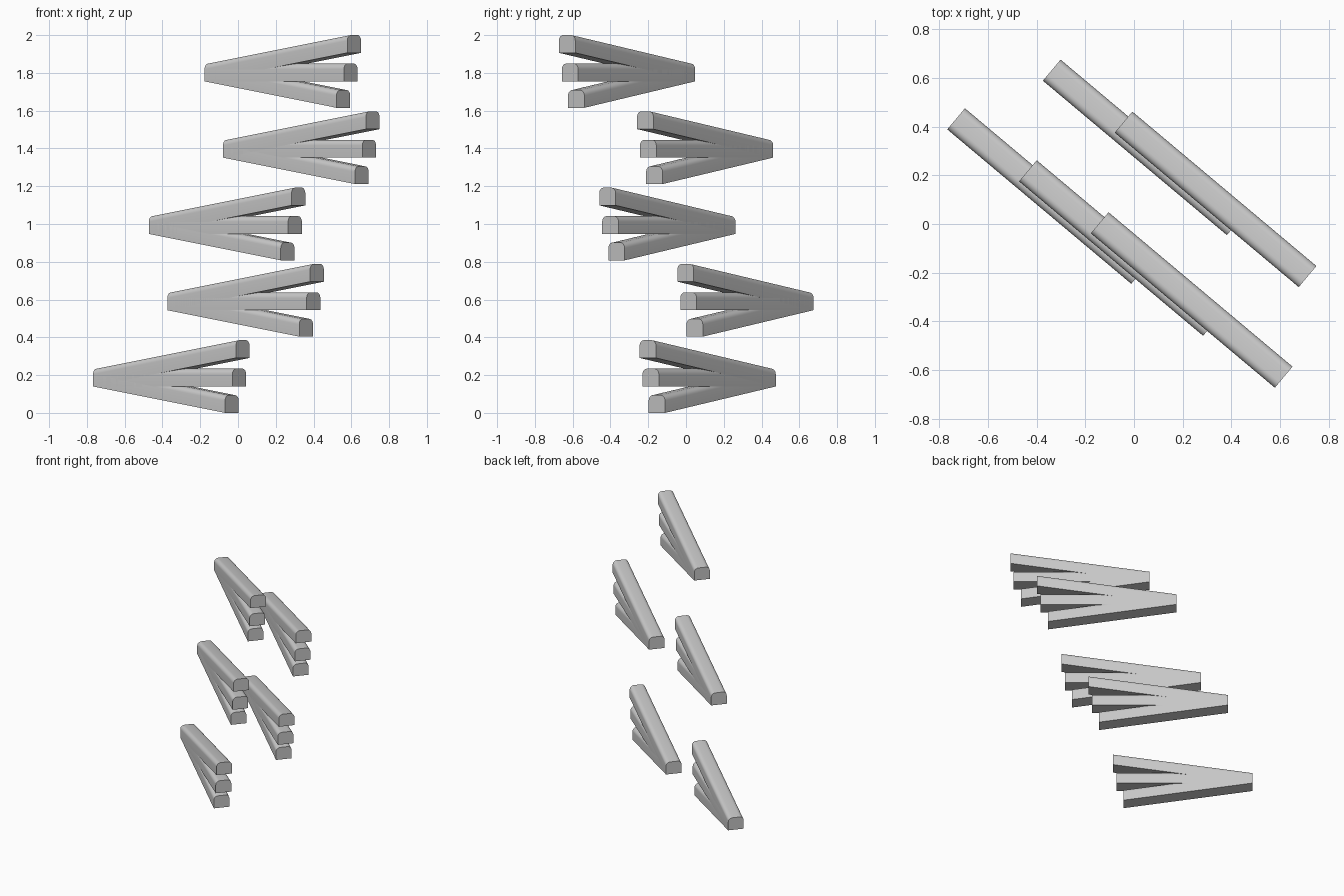
import bpy
import bmesh
import math
from mathutils import Vector

cube = bpy.data.objects.get("Cube")
if cube:
    bpy.data.objects.remove(cube, do_unlink=True)

# One plain grey
grey = bpy.data.materials.new("plain_grey")
grey.use_nodes = True
COLOR = (0.58, 0.58, 0.58, 1.0)
grey.diffuse_color = COLOR
grey.node_tree.nodes["Principled BSDF"].inputs["Base Color"].default_value = COLOR

WIDTH, HEIGHT, RADIUS, STEPS = 0.113, 0.094, 0.03, 6
YAW = math.radians(-40)
ALONG = Vector((math.cos(YAW), math.sin(YAW), 0))
ACROSS = Vector((-math.sin(YAW), math.cos(YAW), 0))
UP = Vector((0, 0, 1))


def section():
    """Cross-section with a flat base and rounded top edges."""
    half = WIDTH / 2
    points = [(-half, 0), (half, 0)]
    for side, start in ((1, 0), (-1, math.pi / 2)):
        for i in range(STEPS + 1):
            a = start + math.pi / 2 * i / STEPS
            points.append((side * (half - RADIUS) + RADIUS * math.cos(a),
                           HEIGHT - RADIUS + RADIUS * math.sin(a)))
    return points


def bar(name, start, length, rise):
    """Sloping bar with upright ends."""
    bm = bmesh.new()
    end = start + ALONG * length + UP * rise
    near, far = [[bm.verts.new(base + ACROSS * u + UP * v) for u, v in section()]
                 for base in (start, end)]
    bm.faces.new(near)
    bm.faces.new(far)
    for i in range(len(near)):
        j = (i + 1) % len(near)
        bm.faces.new((near[i], near[j], far[j], far[i]))
    bmesh.ops.recalc_face_normals(bm, faces=bm.faces)
    mesh = bpy.data.meshes.new(name)
    bm.to_mesh(mesh)
    bm.free()
    mesh.materials.append(grey)
    obj = bpy.data.objects.new(name, mesh)
    bpy.context.collection.objects.link(obj)
    bpy.ops.object.select_all(action='DESELECT')
    obj.select_set(True)
    bpy.context.view_layer.objects.active = obj
    bpy.ops.object.shade_smooth_by_angle(angle=math.radians(35))


# Five fans of three bars, staggered upward in two alternating rows
ROWS = (Vector((-0.731, 0.432, 0)), Vector((-0.338, 0.632, 0)))
ROW_STEP = Vector((0.295, -0.2135, 0))
BARS = (("upper_bar", 0.987, 0.151), ("middle_bar", 0.963, 0.0), ("lower_bar", 0.912, -0.14))
for level in range(5):
    origin = ROWS[level % 2] + ROW_STEP * (level // 2) + UP * (0.14 + 0.4038 * level)
    for name, length, rise in BARS:
        bar(f"{name}_{level + 1}", origin, length, rise)
